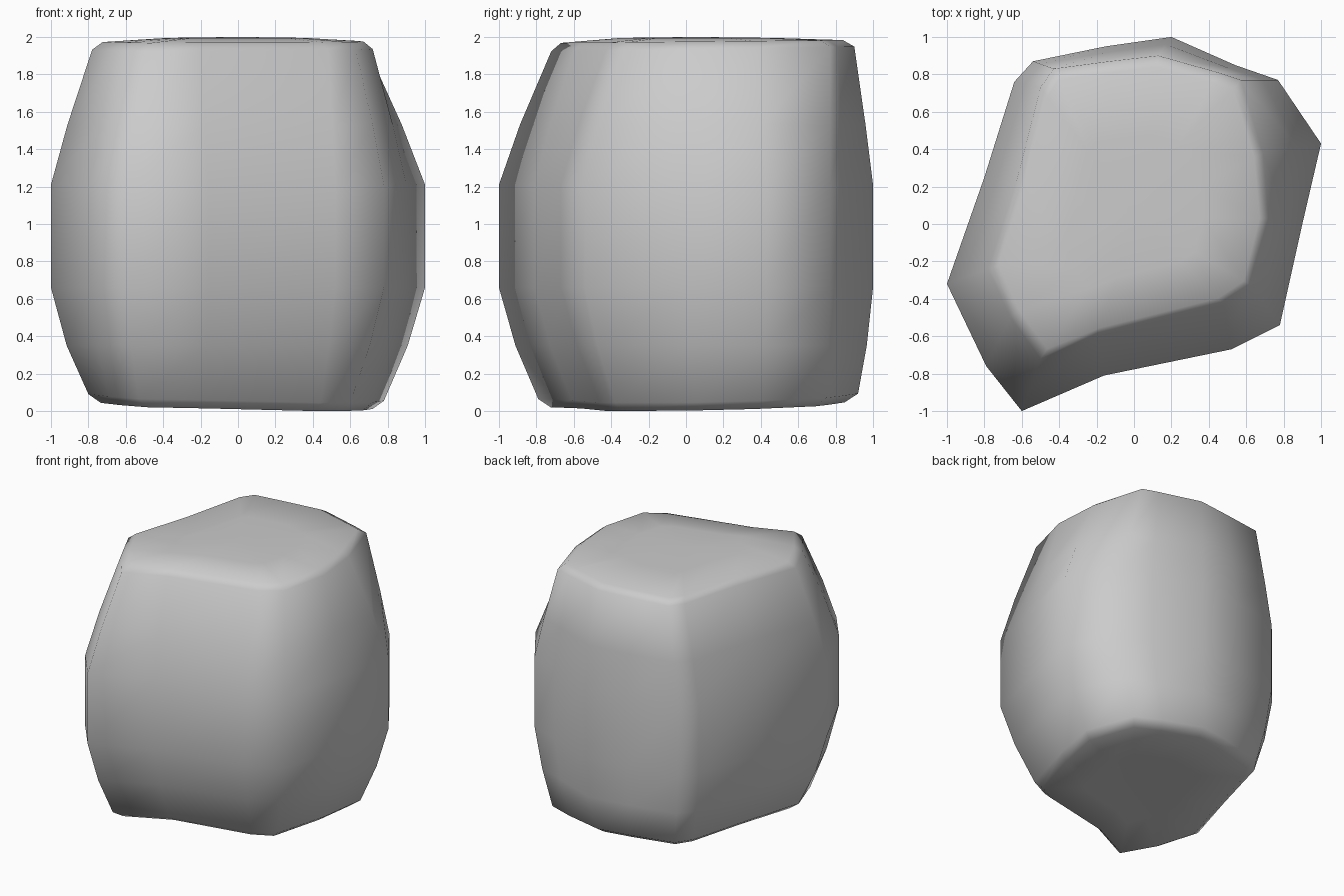
import bpy, bmesh

if "Cube" in bpy.data.objects:
    bpy.data.objects.remove(bpy.data.objects["Cube"])

# Boulder outlines, counter-clockwise from the left corner: widest, top rim, bottom rim
MID = [(-1, -.32), (-.79, -.76), (-.6, -1), (-.16, -.81), (.52, -.67), (.78, -.54),
       (.9, 0), (1, .43), (.77, .77), (.54, .85), (.2, 1), (-.15, .95),
       (-.54, .87), (-.64, .76), (-.8, .25)]
TOP = [(-.78, -.24), (-.66, -.5), (-.5, -.72), (-.2, -.6), (.48, -.43), (.63, -.33),
       (.72, .03), (.69, .38), (.57, .77), (.45, .81), (.13, .9), (-.13, .87),
       (-.43, .83), (-.5, .73), (-.63, .22)]
LOW = [(-.8, -.25), (-.69, -.55), (-.53, -.79), (-.18, -.61), (.44, -.46), (.6, -.38),
       (.72, .05), (.78, .4), (.63, .75), (.43, .83), (.12, .92), (-.13, .88),
       (-.46, .8), (-.54, .68), (-.67, .2)]


def blend(a, b, t):
    return [(p[0] + (q[0] - p[0]) * t, p[1] + (q[1] - p[1]) * t) for p, q in zip(a, b)]


def shrink(ring, s):
    return [(.02 + (x - .02) * s, .03 + (y - .03) * s) for x, y in ring]


def floor_z(x, y):
    # underside dips toward the front right
    return min(.05, max(0, .025 - .035 * x + .03 * y))


bm = bmesh.new()
rings = []


def add_ring(points, height):
    rings.append([bm.verts.new((x, y, height(x, y))) for x, y in points])


# Underside, bulging sides, then the softly rounded top
add_ring(shrink(LOW, .5), lambda x, y: floor_z(x, y) + .01)
add_ring(shrink(LOW, .92), floor_z)
add_ring(LOW, lambda x, y: floor_z(x, y) + .045)
add_ring(blend(LOW, MID, .58), lambda x, y: .35)
add_ring(MID, lambda x, y: .66)
add_ring(MID, lambda x, y: 1.21)
add_ring(blend(TOP, MID, .6), lambda x, y: 1.53)
add_ring(TOP, lambda x, y: 1.935 + .015 * y)
add_ring(shrink(TOP, .93), lambda x, y: 1.975 + .01 * y)
add_ring(shrink(TOP, .5), lambda x, y: 1.995)

n = len(MID)
for a, b in zip(rings, rings[1:]):
    for i in range(n):
        j = (i + 1) % n
        bm.faces.new((a[i], a[j], b[j], b[i]))
bm.faces.new(rings[0][::-1])
center = bm.verts.new((0, .05, 2))
for i in range(n):
    bm.faces.new((rings[-1][i], rings[-1][(i + 1) % n], center))
bmesh.ops.recalc_face_normals(bm, faces=bm.faces)
for f in bm.faces:
    f.smooth = True

mesh = bpy.data.meshes.new("boulder")
bm.to_mesh(mesh)
bm.free()
boulder = bpy.data.objects.new("boulder", mesh)
bpy.context.collection.objects.link(boulder)
